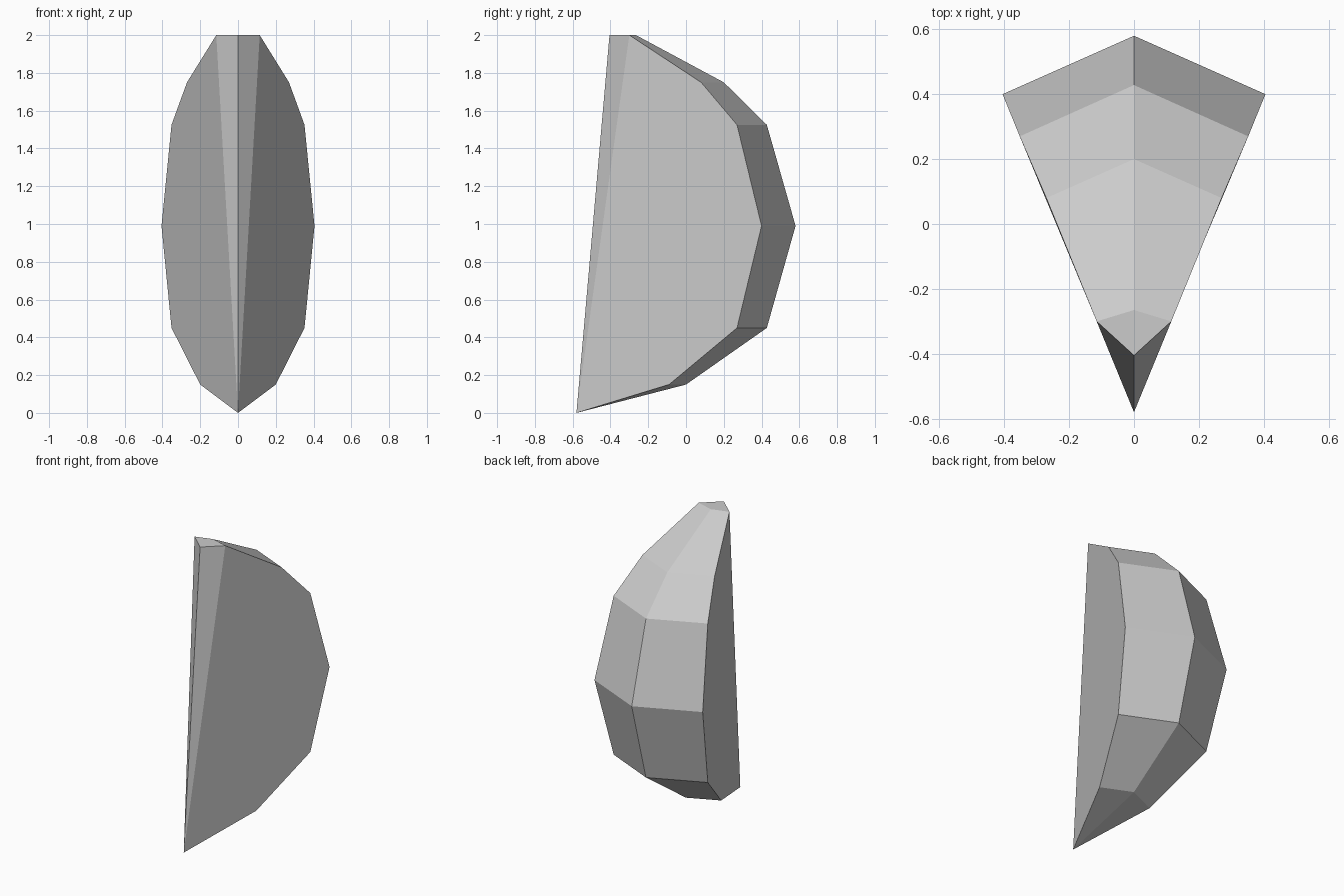
import bpy, bmesh

cube = bpy.data.objects.get("Cube")
if cube:
    bpy.data.objects.remove(cube, do_unlink=True)

# Single plain grey
grey = bpy.data.materials.new("plain_grey")
grey.use_nodes = True
colour = (0.6, 0.6, 0.6, 1)
grey.diffuse_color = colour
grey.node_tree.nodes["Principled BSDF"].inputs["Base Color"].default_value = colour

# Back profile from top to bottom: height, ridge y, side x, side y
rows = [
    (2.0, -0.265, 0.115, -0.30),
    (1.75, 0.20, 0.27, 0.08),
    (1.525, 0.428, 0.352, 0.27),
    (0.99, 0.58, 0.405, 0.40),
    (0.45, 0.428, 0.352, 0.27),
    (0.15, 0.0, 0.20, -0.09),
]

bm = bmesh.new()
tip = bm.verts.new((0, -0.58, 0))
brow = bm.verts.new((0, -0.405, 2))
ridge = [bm.verts.new((0, yc, z)) for z, yc, x, y in rows]
rim = [bm.verts.new((x, y, z)) for z, yc, x, y in rows]

# Outer rind in bands, closed by a triangle at the lower tip
for i in range(len(rows) - 1):
    bm.faces.new((ridge[i], rim[i], rim[i + 1], ridge[i + 1]))
bm.faces.new((ridge[-1], rim[-1], tip))

# Top cap, narrow front facet and broad cut side
bm.faces.new((brow, rim[0], ridge[0]))
bm.faces.new((tip, rim[0], brow))
bm.faces.new([tip] + rim[::-1])
bmesh.ops.recalc_face_normals(bm, faces=bm.faces)

# recalc on an open half can flip it, so orient by the top cap
bm.normal_update()
cap = max(bm.faces, key=lambda f: f.calc_center_median().z)
if cap.normal.z < 0:
    bmesh.ops.reverse_faces(bm, faces=bm.faces)

mesh = bpy.data.meshes.new("wedge_segment")
bm.to_mesh(mesh)
bm.free()
mesh.materials.append(grey)
wedge = bpy.data.objects.new("wedge_segment", mesh)
bpy.context.collection.objects.link(wedge)

# Mirror the half across the centre plane
mirror = wedge.modifiers.new("mirror", 'MIRROR')
mirror.use_clip = True
mirror.merge_threshold = 0.001
